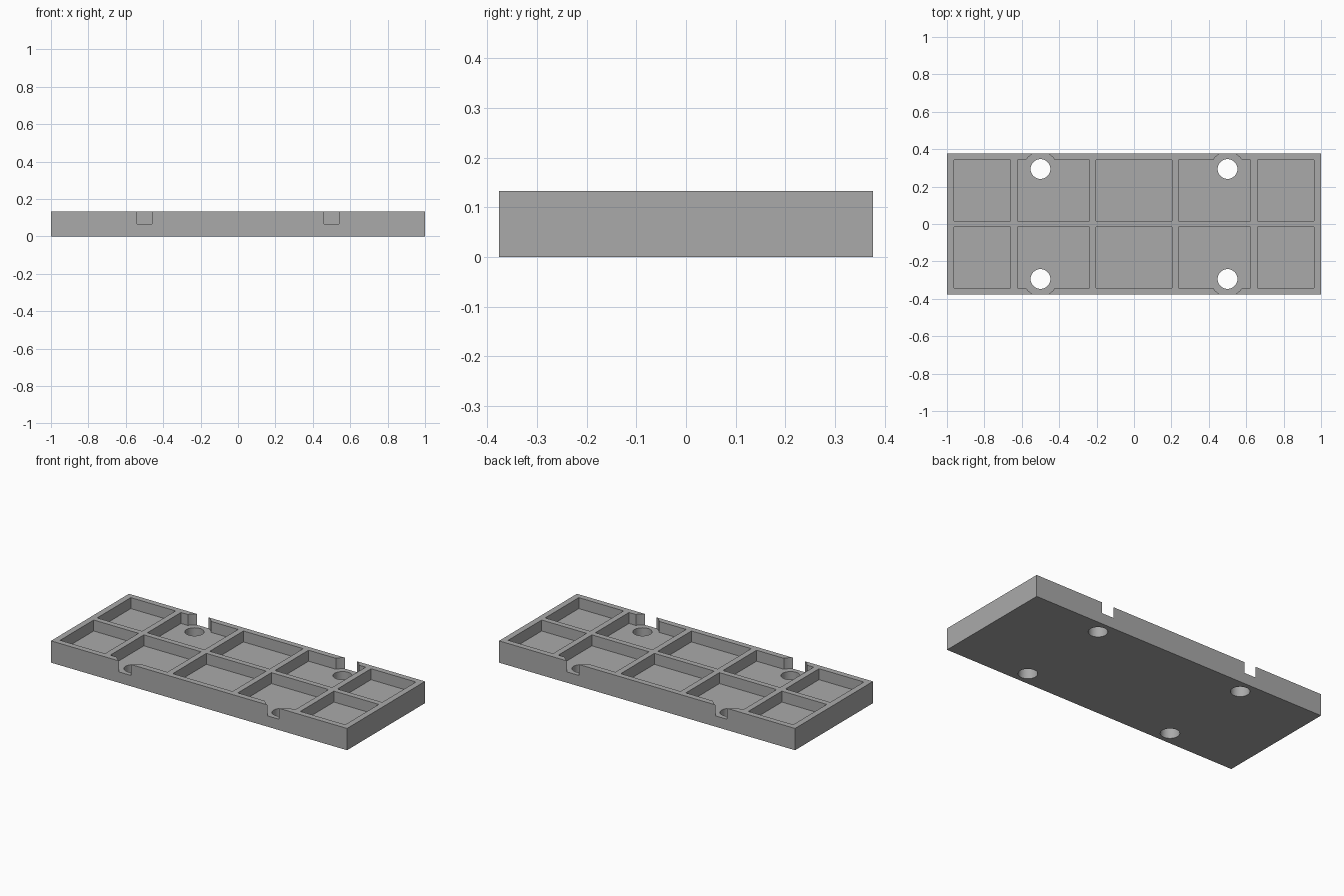
import bpy

if "Cube" in bpy.data.objects:
    bpy.data.objects.remove(bpy.data.objects["Cube"], do_unlink=True)

HEIGHT, FLOOR = 0.133, 0.066
HALF_X, HALF_Y = 1.0, 0.376

grey = bpy.data.materials.new("plain grey")
grey.use_nodes = True
grey.diffuse_color = (0.4, 0.4, 0.4, 1)
grey.node_tree.nodes["Principled BSDF"].inputs["Base Color"].default_value = (0.4, 0.4, 0.4, 1)


def box(name, x0, x1, y0, y1, z0, z1):
    bpy.ops.mesh.primitive_cube_add(size=1)
    ob = bpy.context.object
    ob.name = name
    ob.location = ((x0 + x1) / 2, (y0 + y1) / 2, (z0 + z1) / 2)
    ob.scale = (x1 - x0, y1 - y0, z1 - z0)
    bpy.ops.object.transform_apply(location=True, rotation=False, scale=True)
    ob.data.materials.append(grey)
    return ob


def cylinder(name, x, y, radius, z0, z1):
    bpy.ops.mesh.primitive_cylinder_add(
        vertices=48, radius=radius, depth=z1 - z0, location=(x, y, (z0 + z1) / 2))
    ob = bpy.context.object
    ob.name = name
    bpy.ops.object.transform_apply(location=True, rotation=False, scale=True)
    ob.data.materials.append(grey)
    return ob


def cut(target, cutter):
    cutter.hide_render = True
    mod = target.modifiers.new("cut", 'BOOLEAN')
    mod.operation, mod.solver, mod.object = 'DIFFERENCE', 'EXACT', cutter
    bpy.context.view_layer.objects.active = target
    bpy.ops.object.modifier_apply(modifier=mod.name)
    bpy.data.objects.remove(cutter, do_unlink=True)


# Solid slab
plate = box("ribbed_plate", -HALF_X, HALF_X, -HALF_Y, HALF_Y, 0, HEIGHT)

# Two rows of five pockets, leaving a rim and ribs
columns = [(-0.963, -0.66), (-0.624, -0.238), (-0.202, 0.202), (0.238, 0.624), (0.66, 0.963)]
for x0, x1 in columns:
    for y0, y1 in ((-0.341, -0.017), (0.017, 0.341)):
        cut(plate, box("pocket_cutter", x0, x1, y0, y1, FLOOR, HEIGHT + 0.1))

# Round recesses that break through the rim, each with a through hole
for x in (-0.5, 0.5):
    for y in (-0.294, 0.294):
        cut(plate, cylinder("recess_cutter", x, y, 0.091, FLOOR, HEIGHT + 0.1))
        cut(plate, cylinder("hole_cutter", x, y, 0.053, -0.1, HEIGHT + 0.1))

# Smooth hole walls, crisp edges elsewhere
bpy.ops.object.select_all(action='DESELECT')
plate.select_set(True)
bpy.context.view_layer.objects.active = plate
bpy.ops.object.shade_smooth_by_angle(angle=0.5)
